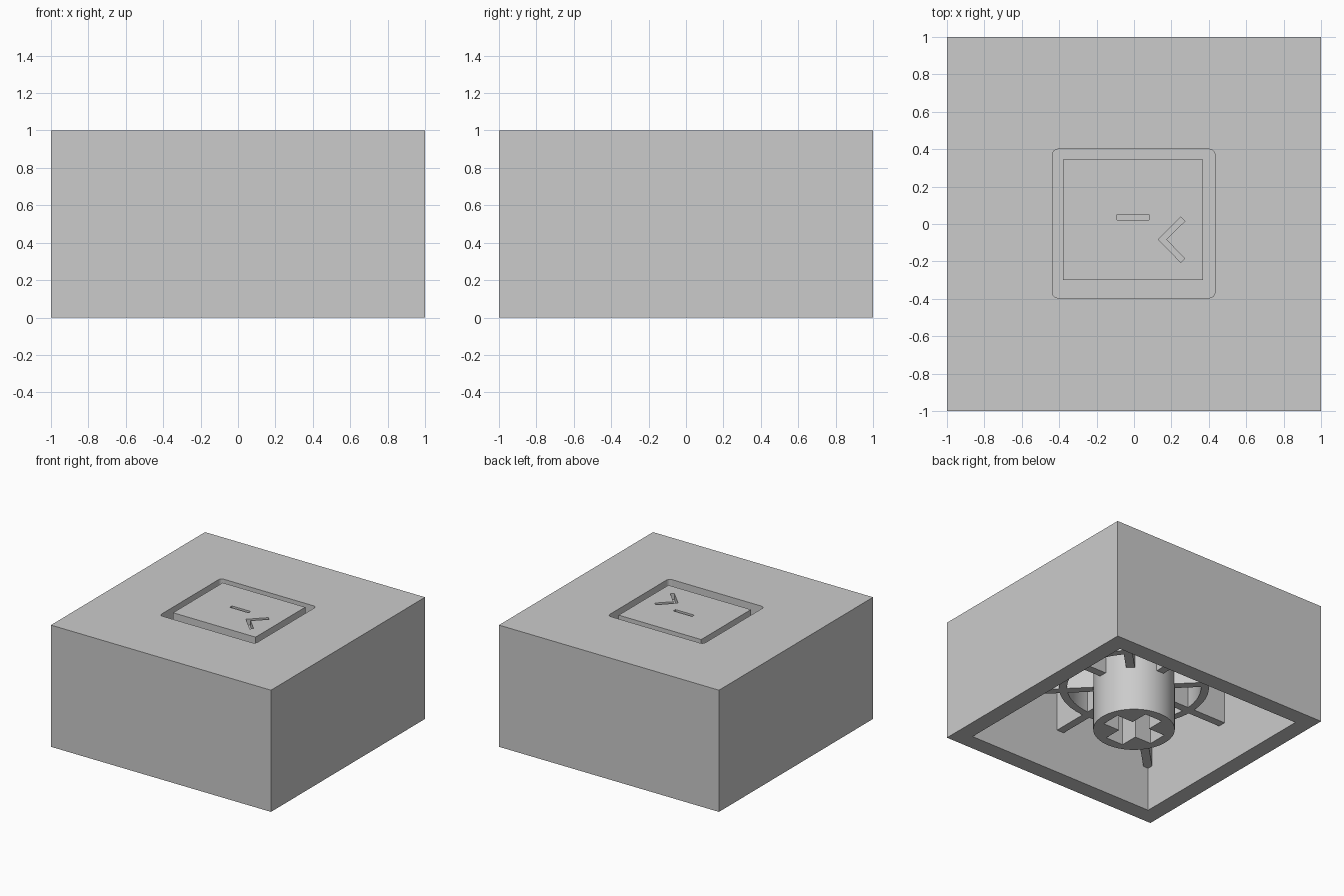
import bpy, bmesh
from math import sin, cos, pi, radians
from mathutils import Matrix

if "Cube" in bpy.data.objects:
    bpy.data.objects.remove(bpy.data.objects["Cube"], do_unlink=True)

# One grey plastic for the whole cap
grey = bpy.data.materials.new("grey_plastic")
grey.use_nodes = True
colour = (0.6, 0.6, 0.6, 1)
grey.diffuse_color = colour
grey.node_tree.nodes["Principled BSDF"].inputs["Base Color"].default_value = colour

ROOF, RIB_BOTTOM, TOP = 0.83, 0.364, 1.0
INNER = 0.863
GROOVE_FLOOR = 0.9


def prism(name, outline, z0, z1, angle=0.0):
    """Extrude a counter-clockwise outline from z0 to z1, turned about z."""
    bm = bmesh.new()
    face = bm.faces.new([bm.verts.new((x, y, z0)) for x, y in outline])
    new = bmesh.ops.extrude_face_region(bm, geom=[face])["geom"]
    moved = [v for v in new if isinstance(v, bmesh.types.BMVert)]
    bmesh.ops.translate(bm, verts=moved, vec=(0, 0, z1 - z0))
    bmesh.ops.recalc_face_normals(bm, faces=bm.faces)
    bm.transform(Matrix.Rotation(angle, 4, "Z"))
    mesh = bpy.data.meshes.new(name)
    bm.to_mesh(mesh)
    bm.free()
    mesh.materials.append(grey)
    obj = bpy.data.objects.new(name, mesh)
    bpy.context.collection.objects.link(obj)
    return obj


def rect(x0, x1, y0, y1):
    return [(x0, y0), (x1, y0), (x1, y1), (x0, y1)]


def circle(radius, sides=64):
    return [(radius * cos(2 * pi * i / sides), radius * sin(2 * pi * i / sides))
            for i in range(sides)]


def rounded_rect(x0, x1, y0, y1, r, steps=4):
    corners = [(x1 - r, y1 - r), (x0 + r, y1 - r), (x0 + r, y0 + r), (x1 - r, y0 + r)]
    return [(cx + r * cos(pi / 2 * (k + i / steps)), cy + r * sin(pi / 2 * (k + i / steps)))
            for k, (cx, cy) in enumerate(corners) for i in range(steps + 1)]


def select_only(obj):
    bpy.ops.object.select_all(action="DESELECT")
    obj.select_set(True)
    bpy.context.view_layer.objects.active = obj


def cut(obj, *cutters):
    for cutter in cutters:
        cutter.hide_render = True
        mod = obj.modifiers.new("cut", "BOOLEAN")
        mod.operation, mod.solver, mod.object = "DIFFERENCE", "EXACT", cutter
        select_only(obj)
        bpy.ops.object.modifier_apply(modifier=mod.name)
        bpy.data.objects.remove(cutter, do_unlink=True)


def smooth(obj):
    select_only(obj)
    bpy.ops.object.shade_smooth_by_angle(angle=radians(30))


# Outer shell: open below, with a sunken rounded groove on top
shell = prism("shell", rect(-1, 1, -1, 1), 0, TOP)
cut(shell,
    prism("cavity_cutter", rect(-INNER, INNER, -INNER, INNER), -0.1, ROOF),
    prism("groove_cutter", rounded_rect(-0.437, 0.433, -0.395, 0.4, 0.03),
          GROOVE_FLOOR, TOP + 0.1))

# Panel standing in the groove, with an engraved bar and chevron
panel = prism("top_panel", rect(-0.38, 0.37, -0.3, 0.345), GROOVE_FLOOR - 0.02, TOP)
chevron = [(0.13, -0.083), (0.25, -0.205), (0.272, -0.185),
           (0.172, -0.083), (0.272, 0.015), (0.25, 0.037)]
cut(panel,
    prism("bar_cutter", rect(-0.09, 0.08, 0.022, 0.05), TOP - 0.05, TOP + 0.1),
    prism("chevron_cutter", chevron, TOP - 0.05, TOP + 0.1))

# Central stem with a cross-shaped socket
stem = prism("stem", circle(0.307), 0, ROOF + 0.01)
arm, half = 0.23, 0.08
cross = [(half, -arm), (half, -half), (arm, -half), (arm, half), (half, half), (half, arm)]
cross += [(-x, -y) for x, y in cross]
cut(stem, prism("cross_cutter", cross, -0.1, 0.45))
smooth(stem)

# Ring wall around the stem
ring = prism("ring_wall", circle(0.565), RIB_BOTTOM, ROOF + 0.01)
cut(ring, prism("ring_cutter", circle(0.505), RIB_BOTTOM - 0.1, ROOF + 0.1))
smooth(ring)

# Eight ribs from the stem to the walls and corners
for i in range(8):
    reach = INNER + 0.01 if i % 2 == 0 else INNER * 2 ** 0.5 + 0.01
    prism("rib_%d" % (i + 1), rect(0.29, reach, -0.033, 0.033),
          RIB_BOTTOM, ROOF + 0.01, i * pi / 4)
